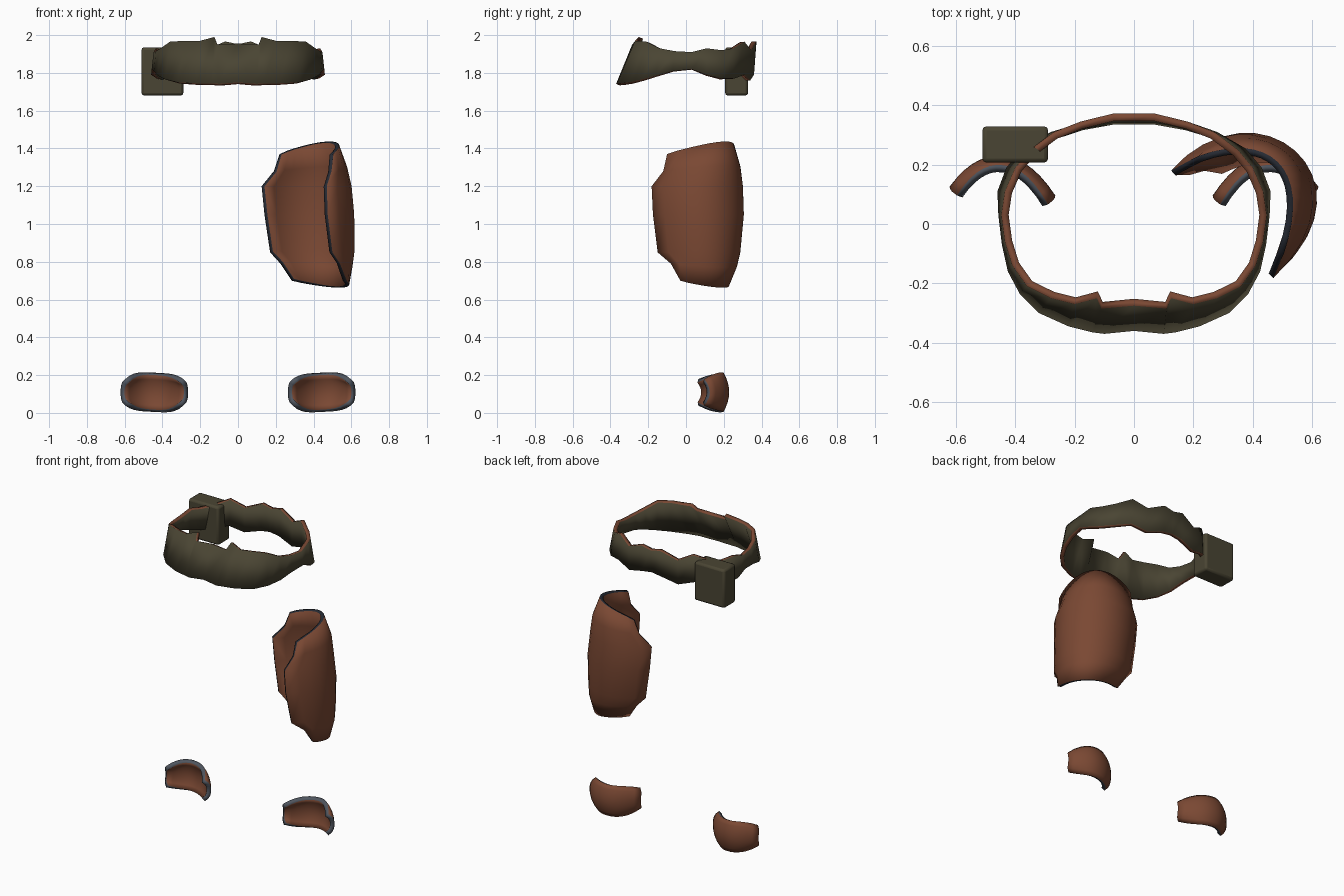
import bpy, math

if "Cube" in bpy.data.objects:
    bpy.data.objects.remove(bpy.data.objects["Cube"])


def material(name, rgb):
    m = bpy.data.materials.new(name)
    m.diffuse_color = (*rgb, 1)
    m.use_nodes = True
    m.node_tree.nodes["Principled BSDF"].inputs["Base Color"].default_value = m.diffuse_color
    return m


OLIVE = material("olive", (0.068, 0.059, 0.033))
BROWN = material("leather brown", (0.195, 0.065, 0.033))
SLATE = material("dark slate", (0.020, 0.024, 0.034))
GREY = material("steel grey", (0.080, 0.093, 0.115))


def finish(ob, angle):
    bpy.ops.object.select_all(action='DESELECT')
    bpy.context.view_layer.objects.active = ob
    ob.select_set(True)
    bpy.ops.object.shade_smooth_by_angle(angle=math.radians(angle))


def shell(name, rows, face_mat, rim_mat, thickness, closed=False, angle=30):
    """Skin rows of points, then thicken inwards with a contrasting rim."""
    n = len(rows[0])
    verts = [p for row in rows for p in row]
    faces = []
    for i in range(len(rows) - 1):
        for j in range(n if closed else n - 1):
            k = (j + 1) % n
            faces.append((i * n + j, i * n + k, (i + 1) * n + k, (i + 1) * n + j))
    me = bpy.data.meshes.new(name)
    me.from_pydata(verts, [], faces)
    me.materials.append(face_mat)
    me.materials.append(rim_mat)
    ob = bpy.data.objects.new(name, me)
    bpy.context.collection.objects.link(ob)
    finish(ob, angle)
    sol = ob.modifiers.new("thickness", 'SOLIDIFY')
    sol.thickness = thickness
    sol.offset = -1
    sol.material_offset_rim = 1
    return ob


# Belt: half outline from front to back (top x, y, z, bottom x, y, z), mirrored
half = [
    (0.00, -0.275, 1.955, 0.00, -0.36, 1.75),
    (0.11, -0.285, 1.95, 0.10, -0.37, 1.742),
    (0.125, -0.25, 1.99, 0.14, -0.365, 1.745),
    (0.20, -0.27, 1.97, 0.22, -0.345, 1.745),
    (0.28, -0.25, 1.97, 0.32, -0.30, 1.75),
    (0.36, -0.21, 1.965, 0.385, -0.235, 1.765),
    (0.41, -0.14, 1.93, 0.425, -0.16, 1.785),
    (0.435, -0.06, 1.915, 0.445, -0.07, 1.81),
    (0.447, 0.03, 1.91, 0.457, 0.03, 1.82),
    (0.435, 0.11, 1.93, 0.46, 0.11, 1.79),
    (0.40, 0.19, 1.92, 0.43, 0.19, 1.77),
    (0.35, 0.25, 1.93, 0.375, 0.255, 1.77),
    (0.27, 0.31, 1.965, 0.28, 0.31, 1.79),
    (0.18, 0.345, 1.92, 0.18, 0.34, 1.76),
    (0.07, 0.372, 1.965, 0.07, 0.36, 1.79),
    (0.00, 0.372, 1.95, 0.00, 0.36, 1.80),
]
loop = half + [(-a, b, c, -d, e, f) for a, b, c, d, e, f in half[-2:0:-1]]
shell("belt", [[p[3:] for p in loop], [p[:3] for p in loop]],
      OLIVE, BROWN, 0.025, closed=True, angle=35)

# Pouch on the back of the belt
bpy.ops.mesh.primitive_cube_add(size=1, location=(-0.40, 0.268, 1.808))
pouch = bpy.context.object
pouch.name = "belt_pouch"
pouch.scale = (0.222, 0.122, 0.255)
bpy.ops.object.transform_apply(location=False, rotation=False, scale=True)
pouch.data.materials.append(OLIVE)
bev = pouch.modifiers.new("bevel", 'BEVEL')
bev.width = 0.014
bev.segments = 2
finish(pouch, 30)


# Thigh guard: bezier sections (z, end arch, left x, y, front x, y, side x, back y)
def section(z, arch, lx, ly, fx, fy, ox, by, steps=16):
    ctrl = [(lx, ly),
            (lx + 0.78 * (fx - lx), ly + 2.3 * (by - ly)),
            (fx + 2.55 * (ox - fx), fy + 0.92 * (ly - fy)),
            (fx, fy)]
    row = []
    for i in range(steps + 1):
        t = i / steps
        w = [(1 - t) ** 3, 3 * t * (1 - t) ** 2, 3 * t * t * (1 - t), t ** 3]
        x, y = (sum(a * c[k] for a, c in zip(w, ctrl)) for k in (0, 1))
        row.append((x, y, z + arch * math.sin(math.pi * t) ** 0.8))
    return row


sections = [
    (1.37, 0.067, 0.22, 0.230, 0.505, -0.10, 0.545, 0.265),
    (1.28, 0.03, 0.19, 0.215, 0.495, -0.12, 0.585, 0.300),
    (1.20, 0.00, 0.125, 0.180, 0.470, -0.182, 0.607, 0.315),
    (1.05, 0.00, 0.14, 0.180, 0.475, -0.175, 0.620, 0.320),
    (0.85, 0.00, 0.17, 0.180, 0.500, -0.15, 0.622, 0.300),
    (0.79, -0.02, 0.225, 0.195, 0.540, -0.08, 0.615, 0.280),
    (0.70, -0.037, 0.285, 0.185, 0.575, -0.03, 0.597, 0.235),
]
shell("thigh_guard", [section(*s) for s in sections], BROWN, SLATE, 0.022, angle=50)


# Heel guards: shallow curved bowls, one per side
def heel_guard(name, s):
    rows = []
    for i in range(9):
        v = 1 - i / 4
        row = []
        for j in range(15):
            u = -1 + j / 7
            o = u * s                      # +1 towards the outside
            x = s * 0.443 + 0.178 * u * (1 - 0.14 * v ** 4)
            y = 0.228 - 0.117 * abs(u) ** 2.2 + 0.015 * o - 0.03 * v * v
            z = 0.109 + 0.104 * v * (1 - 0.32 * u ** 4) + 0.008 * o * (1 - u * u)
            row.append((x, y, z))
        rows.append(row)
    shell(name, rows, BROWN, GREY, 0.027, angle=50)


heel_guard("heel_guard_right", 1)
heel_guard("heel_guard_left", -1)
